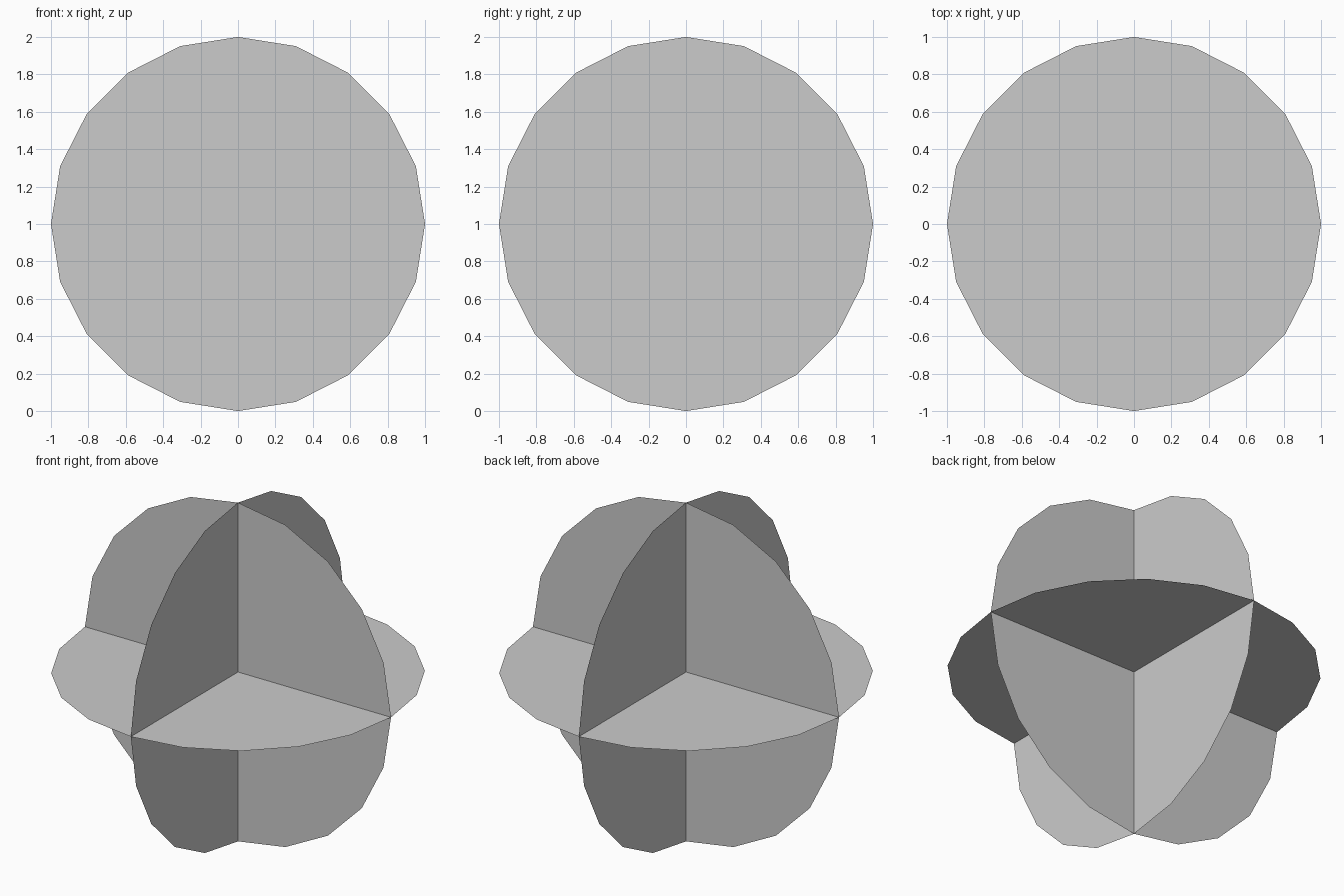
import bpy
from math import radians

if "Cube" in bpy.data.objects:
    bpy.data.objects.remove(bpy.data.objects["Cube"])

CENTRE = (0, 0, 1)


def disc(name, rotation):
    # flat 20-sided disc of radius 1
    bpy.ops.mesh.primitive_circle_add(vertices=20, radius=1, fill_type='NGON',
                                      location=CENTRE, rotation=rotation)
    obj = bpy.context.object
    obj.name = obj.data.name = name
    return obj


# three crossed discs, one in each main plane
disc("horizontal_disc", (0, 0, 0))
disc("front_facing_disc", (radians(90), 0, 0))
disc("side_facing_disc", (0, radians(90), 0))
